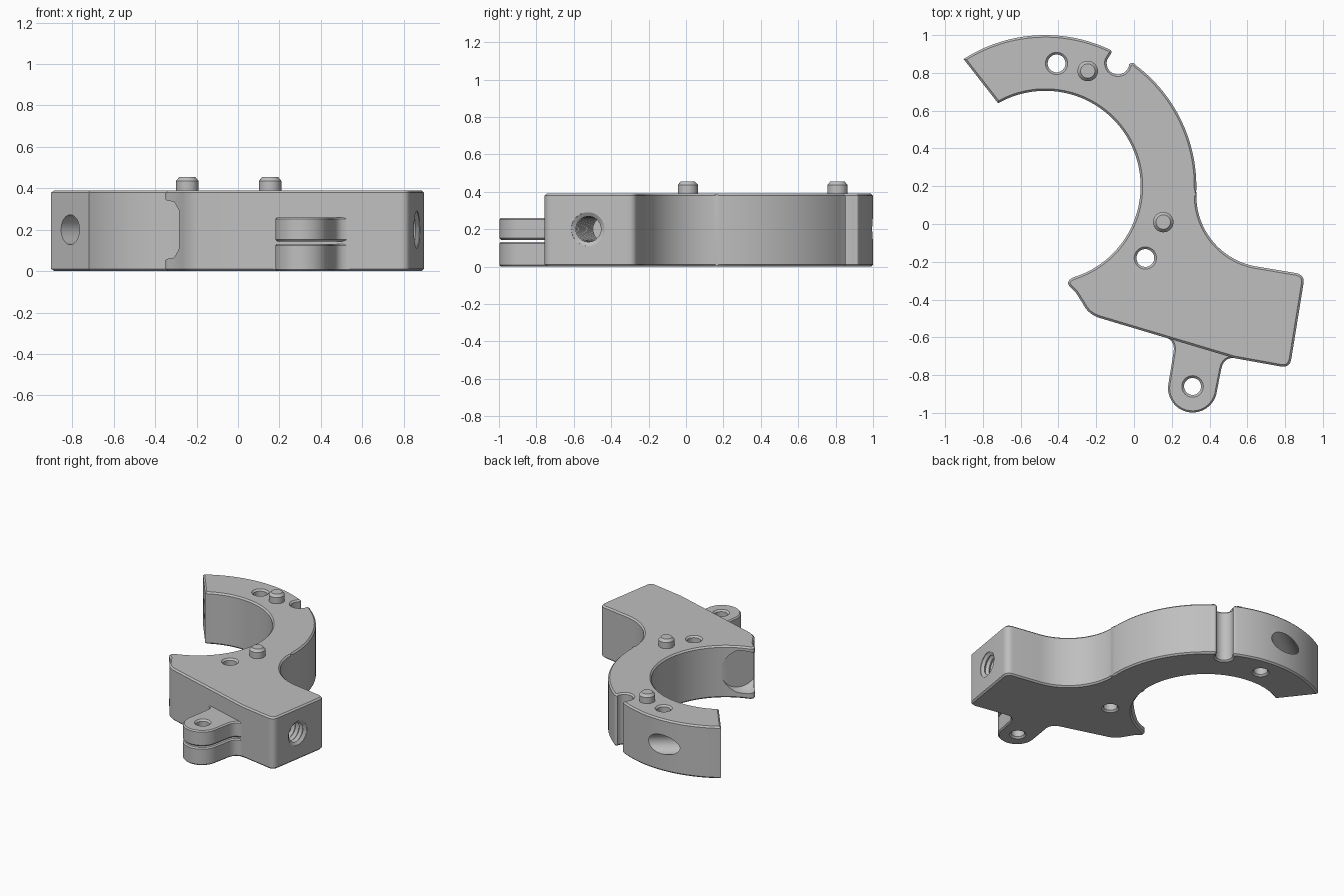
import bpy, bmesh
from math import sin, cos, radians, pi
from mathutils import Vector

if "Cube" in bpy.data.objects:
    bpy.data.objects.remove(bpy.data.objects["Cube"])

grey = bpy.data.materials.new("plain grey")
grey.use_nodes = True
grey.diffuse_color = (0.52, 0.52, 0.52, 1)
grey.node_tree.nodes["Principled BSDF"].inputs["Base Color"].default_value = (0.52, 0.52, 0.52, 1)

HEIGHT, MID = 0.39, 0.2
RING = Vector((-0.47, 0.2))


def finish(name, bm):
    bmesh.ops.recalc_face_normals(bm, faces=bm.faces)
    mesh = bpy.data.meshes.new(name)
    bm.to_mesh(mesh)
    bm.free()
    mesh.materials.append(grey)
    obj = bpy.data.objects.new(name, mesh)
    bpy.context.collection.objects.link(obj)
    return obj


def arc(center, r, start, end, steps):
    """Points along a circle, angles in degrees."""
    angles = [radians(start + (end - start) * i / steps) for i in range(steps + 1)]
    return [(center[0] + r * cos(a), center[1] + r * sin(a)) for a in angles]


def round_corners(points, steps=6):
    """Points with a third number get a corner rounded by that length."""
    out = []
    for i, p in enumerate(points):
        here = Vector(p[:2])
        if len(p) < 3:
            out.append(here)
            continue
        before = Vector(points[i - 1][:2])
        after = Vector(points[(i + 1) % len(points)][:2])
        a = here + (before - here).normalized() * p[2]
        b = here + (after - here).normalized() * p[2]
        for k in range(steps + 1):
            t = k / steps
            out.append(a * (1 - t) ** 2 + here * 2 * t * (1 - t) + b * t * t)
    return [p for i, p in enumerate(out) if (p - out[i - 1]).length > 0.0015]


def inset(outline, distance):
    """Outline moved sideways into its own material."""
    area = sum(a.x * b.y - b.x * a.y for a, b in zip(outline, outline[1:] + outline[:1]))
    side = 1 if area > 0 else -1
    out = []
    for i, p in enumerate(outline):
        u = (p - outline[i - 1]).normalized()
        v = (outline[(i + 1) % len(outline)] - p).normalized()
        n = Vector((-u.y - v.y, u.x + v.x)).normalized() * side
        square = max(0.6, n.dot(Vector((-u.y, u.x))) * side)
        out.append(p + n * distance / square)
    return out


def skin(name, rings):
    """Closed solid through a stack of equal-length rings."""
    bm = bmesh.new()
    loops = [[bm.verts.new(p) for p in ring] for ring in rings]
    for a, b in zip(loops, loops[1:]):
        for i in range(len(a)):
            bm.faces.new((a[i - 1], a[i], b[i], b[i - 1]))
    bm.faces.new(loops[0])
    bm.faces.new(loops[-1])
    return finish(name, bm)


def slab(name, outline, z0, z1, chamfer):
    """Upright plate with chamfered rims."""
    small = inset(outline, chamfer)
    levels = ((small, z0), (outline, z0 + chamfer), (outline, z1 - chamfer), (small, z1))
    return skin(name, [[(p.x, p.y, z) for p in ring] for ring, z in levels])


def lathe(name, profile, origin, axis=(0, 0, 1), sides=40):
    """Turned solid from (radius, distance) pairs along an axis."""
    turn = Vector(axis).to_track_quat("Z", "Y")
    return skin(name, [[Vector(origin) + turn @ Vector(
        (r * cos(2 * pi * i / sides), r * sin(2 * pi * i / sides), d))
        for i in range(sides)] for r, d in profile])


def cut(obj, tool):
    mod = obj.modifiers.new("cut", "BOOLEAN")
    mod.operation, mod.solver, mod.object = "DIFFERENCE", "EXACT", tool
    bpy.context.view_layer.objects.active = obj
    bpy.ops.object.modifier_apply(modifier=mod.name)
    bpy.data.objects.remove(tool)


def hole(x, y, r, z0, z1):
    """Cutter for a through hole with countersunk rims."""
    c = 0.012
    return lathe("hole_cutter", [(r + 2 * c, z0 - c), (r, z0 + c), (r, z1 - c), (r + 2 * c, z1 + c)],
                 (x, y, 0))


# Clamp body: hooked ring arm, locating notch, swept neck and block
outline = arc(RING, 0.8, 122.7, 65.2, 32)
outline += [(-0.113, 0.917, 0.018)]
outline += arc((-0.085, 0.852), 0.06, 165, 355, 14)
outline += [(-0.006, 0.858, 0.015)]
outline += arc(RING, 0.8, 52.5, -2.4, 32)
outline += arc((0.71, 0.15), 0.38, 176, 260.5, 28)
outline += [(0.905, -0.268, 0.05), (0.825, -0.763, 0.05), (0.53, -0.71), (-0.24, -0.48, 0.06),
            (-0.275, -0.415), (-0.31, -0.36), (-0.365, -0.308, 0.04)]
outline += arc(RING, 0.505, -73, 119.6, 80)
body = slab("clamp_body", round_corners(outline), 0, HEIGHT, 0.011)

# Through holes for the mating half's pins
for x, y in ((-0.41, 0.85), (0.06, -0.18)):
    cut(body, hole(x, y, 0.047, 0, HEIGHT))

# Slanted bolt bore through the ring end
cut(body, lathe("bolt_bore_cutter", [(0.072, -0.1), (0.072, 0.6)], (-0.81, 0.755, MID), (0.79, 0.62, 0)))

# Threaded bore in the block's side, with V-shaped ridges
thread = [(0.09, -0.05), (0.09, 0.005)]
for i in range(16):
    thread += [(0.068, 0.02 + i * 0.036), (0.084, 0.038 + i * 0.036)]
cut(body, lathe("thread_cutter", thread, (0.865, -0.525, MID), (-0.986, 0.168, 0)))

# Scooped recess at the jaw tip
cut(body, lathe("tip_scoop_cutter", [(0.14, 0), (0.16, 0.04), (0.16, 0.4)], (-0.23, -0.31, MID),
                (-0.85, 0.53, 0)))

# Hinge lug: two stacked ears with a thin gap
ear = [(0.14, -0.57), (0.14, -0.59), (0.22, -0.614, 0.065)]
ear += arc((0.31, -0.868), 0.13, 175, 352, 32)
ear += [(0.475, -0.7, 0.07), (0.56, -0.712), (0.5, -0.62)]
for name, z0, z1 in (("lower_hinge_ear", 0, 0.132), ("upper_hinge_ear", 0.143, 0.26)):
    lug = slab(name, round_corners(ear), z0, z1, 0.009)
    cut(lug, hole(0.31, -0.86, 0.045, z0, z1))

# Locating pins with chamfered tops
for name, x, y in (("rear_pin", -0.245, 0.81), ("front_pin", 0.155, 0.01)):
    lathe(name, [(0.054, HEIGHT - 0.05), (0.054, 0.436), (0.038, 0.455)], (x, y, 0))

# Smooth curved walls, crisp edges
bpy.ops.object.select_all(action="DESELECT")
for obj in bpy.context.scene.objects:
    if obj.type == "MESH":
        obj.select_set(True)
        bpy.context.view_layer.objects.active = obj
bpy.ops.object.shade_smooth_by_angle(angle=radians(30))
